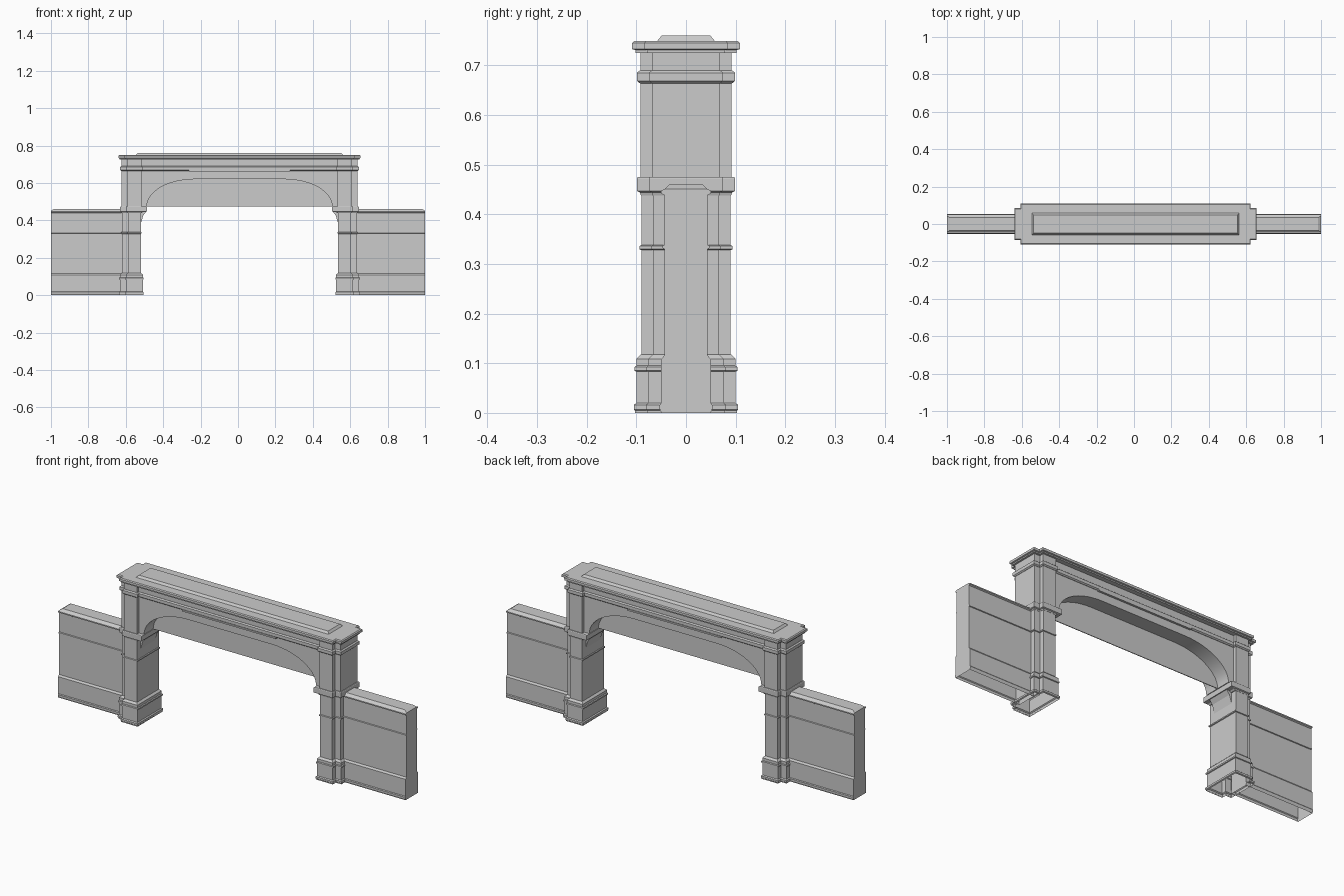
import bpy, bmesh, math

if "Cube" in bpy.data.objects:
    bpy.data.objects.remove(bpy.data.objects["Cube"])

CX = 0.008                              # arch centre line
XI, XS, XO = 0.527, 0.597, 0.629        # pier: inner face, corner step, outer face
YF, YS = 0.09, 0.066                    # pier: front half depth, stepped half depth


def loft(name, rings, top=True, bottom=True):
    """Skin a stack of equal-length rings."""
    bm = bmesh.new()
    vs = [[bm.verts.new(p) for p in r] for r in rings]
    n = len(rings[0])
    for a, b in zip(vs, vs[1:]):
        for i in range(n):
            j = (i + 1) % n
            bm.faces.new((a[i], a[j], b[j], b[i]))
    if bottom:
        bm.faces.new(vs[0][::-1])
    if top:
        bm.faces.new(vs[-1])
    bmesh.ops.recalc_face_normals(bm, faces=bm.faces)
    me = bpy.data.meshes.new(name)
    bm.to_mesh(me)
    bm.free()
    ob = bpy.data.objects.new(name, me)
    bpy.context.scene.collection.objects.link(ob)
    return ob


def rect(x0, x1, y, z):
    return [(x0, -y, z), (x1, -y, z), (x1, y, z), (x0, y, z)]


def pier_ring(s, o, z, inner=None):
    """Pier plan with stepped outer corners, grown by o; s is the side."""
    i = XI - (o if inner is None else inner)
    half = [(i, -YF - o), (XS + o, -YF - o), (XS + o, -YS - o), (XO + o, -YS - o)]
    pts = half + [(x, -y) for x, y in reversed(half)]
    return [(CX + s * x, y, z) for x, y in pts]


def beam_ring(o, z, recess=0.0):
    """Full-length plan with stepped ends and a recessed middle."""
    yf, ys, yr = YF + o, YS + o, YF + o - recess
    q = [(XO + o, ys), (XS + o, ys), (XS + o, yf), (XI - o, yf), (XI - o, yr)]
    pts = (q + [(-x, y) for x, y in reversed(q)]
           + [(-x, -y) for x, y in q] + [(x, -y) for x, y in reversed(q)])
    return [(CX + x, y, z) for x, y in pts]


# offset / height profiles
PIER = [(.013, 0), (.013, .005), (.015, .007), (.015, .016), (.01, .02), (.01, .083),
        (.014, .085), (.014, .092), (.01, .095), (.01, .109), (.002, .117), (0, .118),
        (0, .328), (.004, .330), (.004, .336), (0, .338), (0, .438)]
CAPITAL = [(.001, .438), (.003, .444), (.009, .447), (.009, .472), (.007, .475)]
WALL = [(.05, 0), (.053, .008), (.053, .016), (.05, .02), (.05, .108), (.043, .117),
        (.043, .330), (.047, .332), (.047, .337), (.043, .339), (.043, .438),
        (.050, .442), (.050, .448), (.043, .451)]

for s, side in ((-1, "left"), (1, "right")):
    # lower pier with base mouldings, open underneath
    loft(side + "_pier", [pier_ring(s, o, z) for o, z in PIER], bottom=False)
    # capital, reaching further inwards under the arch
    loft(side + "_capital", [pier_ring(s, o, z, o * 3.5) for o, z in CAPITAL])
    # small tapered corbel under the capital
    loft(side + "_corbel", [rect(CX + s * (XI - d), CX + s * (XI + .02), .06, z)
                            for d, z in ((0, .385), (.006, .405), (.012, .425), (.028, .447))])
    # upper pilaster
    loft(side + "_upper_pilaster", [pier_ring(s, .002, z) for z in (.475, .667)])
    # side wall with coping, open underneath
    x0 = CX + s * (XO - .01)
    rings = [rect(x0, s, y, z) for y, z in WALL]
    rings.append(rect(x0, s * .985, .034, .46))
    loft(side + "_wall", rings, bottom=False)

# arched spandrel: flat-topped opening with elliptical haunches
SPRING, CROWN, HALF, FLAT = .475, .62, .495, .24
right = [(FLAT + (HALF - FLAT) * math.cos(a), SPRING + (CROWN - SPRING) * math.sin(a))
         for a in (math.pi / 2 * k / 14 for k in range(15))]
arch = right + [(-x, z) for x, z in reversed(right)]
outline = [(-XI - .01, SPRING), (-XI - .01, .67), (XI + .01, .67), (XI + .01, SPRING)] + arch
spandrel = loft("arched_spandrel", [[(CX + x, y, z) for x, z in outline] for y in (-.077, .077)])
bpy.context.view_layer.objects.active = spandrel
spandrel.select_set(True)
bpy.ops.object.shade_smooth_by_angle(angle=math.radians(30))

# thin infill panel closing the arch head
loft("arch_panel", [[(CX + x, y, z) for x, z in arch] for y in (-.002, .002)])

# architrave, frieze and cornice
loft("architrave", [beam_ring(o, z, .014) for o, z in
                    ((.003, .664), (.009, .669), (.009, .685), (.003, .690))])
loft("frieze", [beam_ring(.002, z, .014) for z in (.689, .727)])
loft("cornice", [beam_ring(o, z) for o, z in
                 ((.012, .725), (.012, .731), (.019, .733), (.019, .745), (.014, .749))])

# narrow strip under the architrave on both faces
for y, face in ((-.08, "front"), (.08, "back")):
    loft(face + "_strip", [[(x + CX, v + y, z) for x, v, z in rect(-.27, .27, .008, h)]
                           for h in (.660, .668)])

# raised plate on the roof
loft("roof_plate", [rect(CX - .555 + d, CX + .555 - d, .059 - d, z)
                    for d, z in ((0, .748), (.01, .76))])
